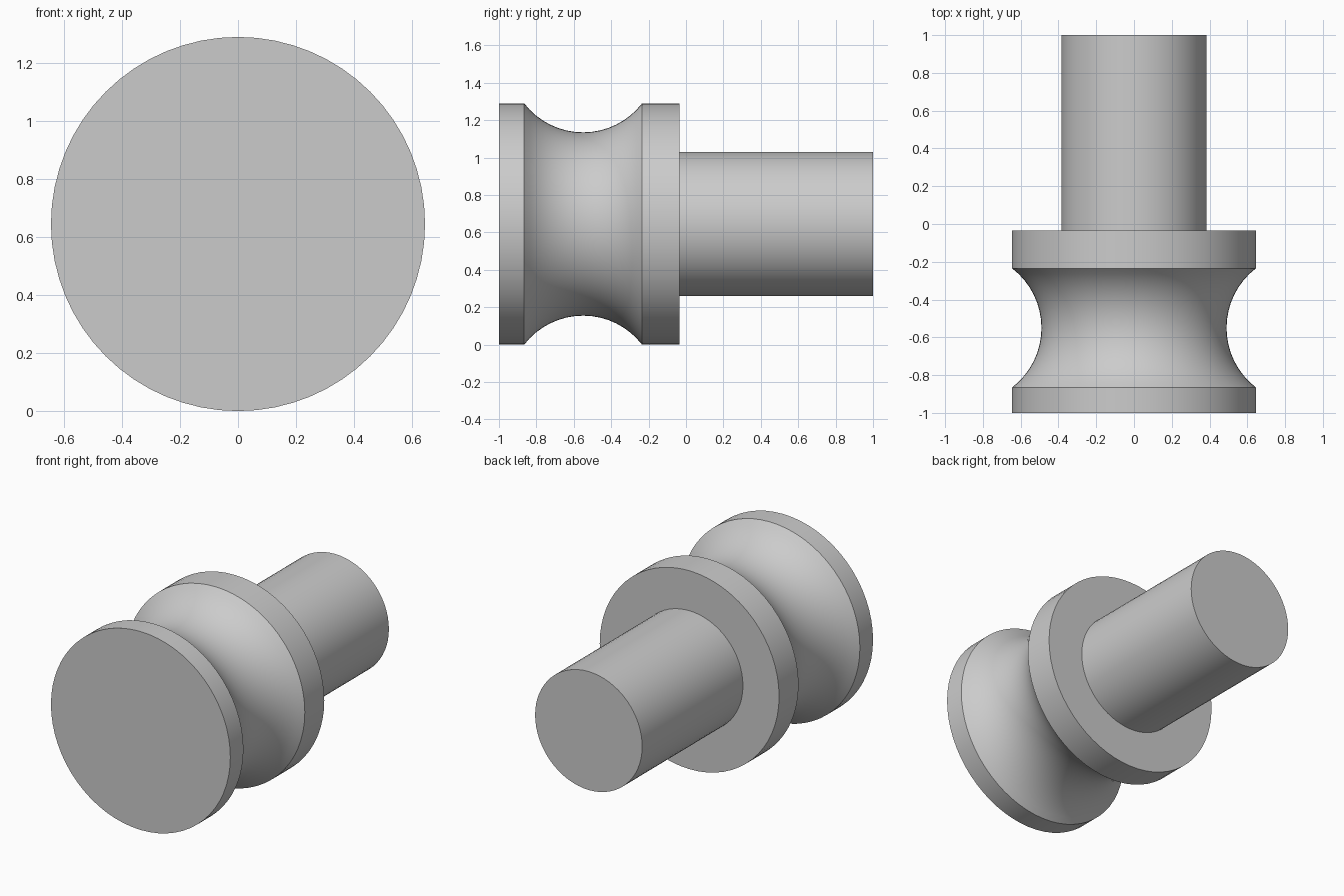
import bpy, bmesh, math
from mathutils import Vector

if "Cube" in bpy.data.objects:
    bpy.data.objects.remove(bpy.data.objects["Cube"])

SEGMENTS = 64
AXIS_Z = 0.645          # height of the turning axis
RIM, WAIST, SHANK = 0.645, 0.49, 0.385


def groove(y0, y1, steps=16):
    """Concave circular arc between two rim edges, as (radius, y) points."""
    half, depth = (y1 - y0) / 2, RIM - WAIST
    r = (half ** 2 + depth ** 2) / (2 * depth)
    sweep = math.asin(half / r)
    angles = [-sweep + 2 * sweep * i / steps for i in range(steps + 1)]
    return [(WAIST + r - r * math.cos(a), (y0 + y1) / 2 + r * math.sin(a)) for a in angles]


def lathe(name, profile):
    """Spin a (radius, y) profile about the horizontal y axis."""
    bm = bmesh.new()
    verts = [bm.verts.new((r, y, AXIS_Z)) for r, y in profile]
    edges = [bm.edges.new(pair) for pair in zip(verts, verts[1:])]
    bmesh.ops.spin(bm, geom=verts + edges, cent=Vector((0, 0, AXIS_Z)), axis=Vector((0, 1, 0)),
                   angle=math.tau, steps=SEGMENTS, use_duplicate=False)
    bmesh.ops.remove_doubles(bm, verts=bm.verts[:], dist=1e-4)
    bmesh.ops.recalc_face_normals(bm, faces=bm.faces[:])
    mesh = bpy.data.meshes.new(name)
    bm.to_mesh(mesh)
    bm.free()
    obj = bpy.data.objects.new(name, mesh)
    bpy.context.collection.objects.link(obj)
    bpy.ops.object.select_all(action='DESELECT')
    obj.select_set(True)
    bpy.context.view_layer.objects.active = obj
    bpy.ops.object.shade_smooth_by_angle(angle=math.radians(25))
    return obj


# Front flange, concave groove, rear flange, then the narrower shank
profile = [(0, -1), (RIM, -1)]
profile += groove(-0.865, -0.235)
profile += [(RIM, -0.035), (SHANK, -0.035), (SHANK, 1), (0, 1)]
lathe("grooved_peg", profile)
